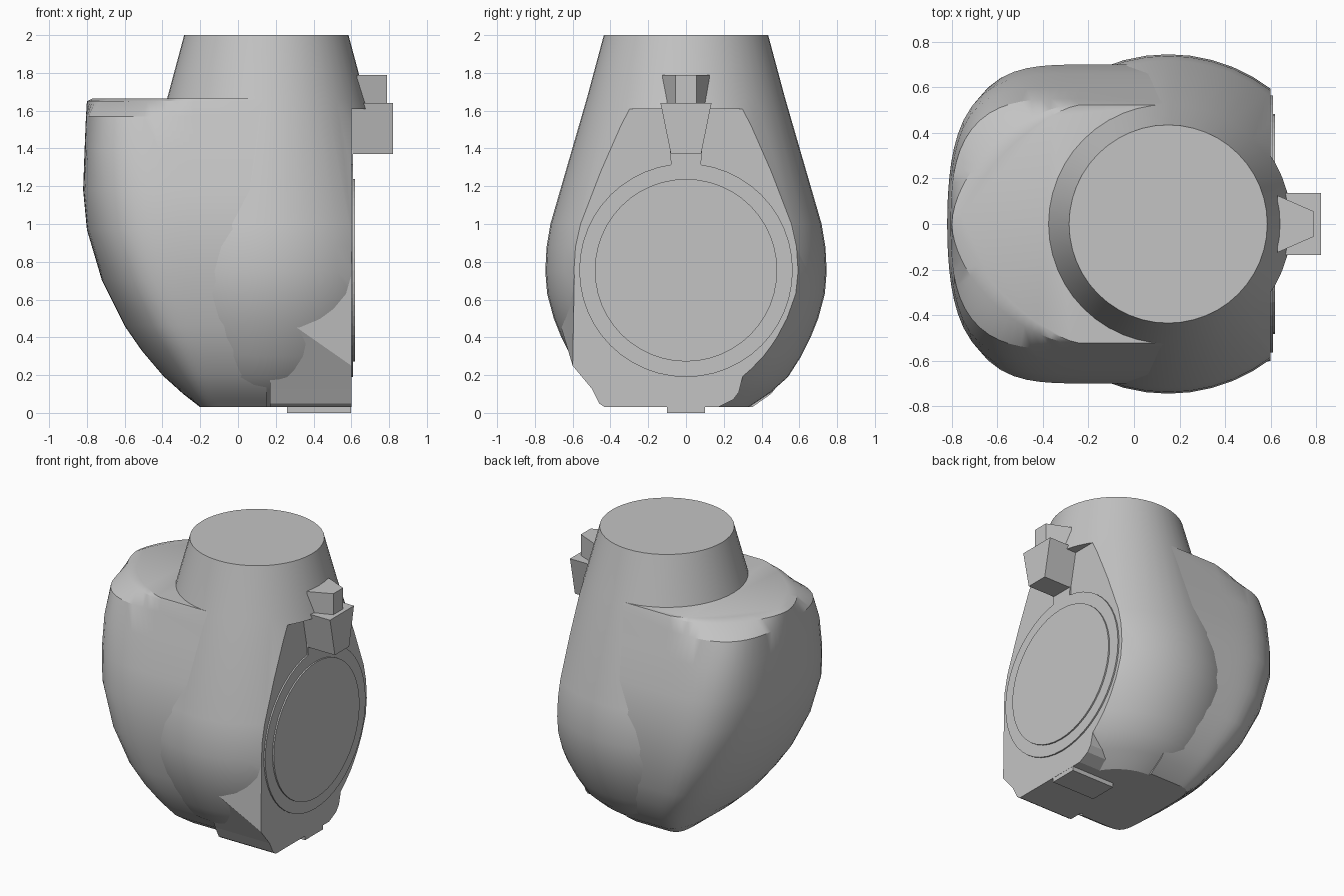
import bpy, bmesh, math

cube = bpy.data.objects.get("Cube")
if cube:
    bpy.data.objects.remove(cube, do_unlink=True)

GREY = (0.55, 0.55, 0.55, 1)
grey = bpy.data.materials.new("plain grey")
grey.use_nodes = True
grey.diffuse_color = GREY
for node in grey.node_tree.nodes:
    if node.type == 'BSDF_PRINCIPLED':
        node.inputs["Base Color"].default_value = GREY


def loft(name, rings, smooth=True):
    """Skin a stack of equal-length closed rings and cap both ends."""
    bm = bmesh.new()
    rows = [[bm.verts.new(p) for p in ring] for ring in rings]
    count = len(rows[0])
    for low, high in zip(rows, rows[1:]):
        for i in range(count):
            j = (i + 1) % count
            bm.faces.new((low[i], low[j], high[j], high[i]))
    bm.faces.new(rows[0][::-1])
    bm.faces.new(rows[-1])
    bmesh.ops.recalc_face_normals(bm, faces=bm.faces)
    mesh = bpy.data.meshes.new(name)
    bm.to_mesh(mesh)
    bm.free()
    obj = bpy.data.objects.new(name, mesh)
    bpy.context.collection.objects.link(obj)
    mesh.materials.append(grey)
    bpy.ops.object.select_all(action='DESELECT')
    obj.select_set(True)
    bpy.context.view_layer.objects.active = obj
    if smooth:
        bpy.ops.object.shade_smooth_by_angle(angle=math.radians(30))
    return obj


def prism_x(name, outline, x0, x1):
    """Extrude a (y, z) outline along x."""
    return loft(name, [[(x, y, z) for y, z in outline] for x in (x0, x1)], False)


def circle(radius, count):
    return [(radius * math.cos(math.tau * i / count),
             radius * math.sin(math.tau * i / count)) for i in range(count)]


# Tapered round body: rounded base below, cone above
AXIS = 0.15
profile = [(.33, .03), (.45, .11), (.54, .19), (.61, .3), (.66, .4), (.7, .5),
           (.735, .63), (.745, .75), (.738, .88), (.718, 1.0), (.525, 1.665), (.435, 2)]
tower = loft("tapered_body", [[(AXIS + x, y, z) for x, y in circle(r, 48)]
                              for r, z in profile])

# Flatten the side of the body below the bracket
cutter = prism_x("side_cutter", [(-1, -1), (1, -1), (1, 1.61), (-1, 1.61)], .6, 1.5)
cutter.hide_render = True
cut = tower.modifiers.new("flat side", 'BOOLEAN')
cut.operation = 'DIFFERENCE'
cut.solver = 'EXACT'
cut.object = cutter
bpy.context.view_layer.objects.active = tower
bpy.ops.object.modifier_apply(modifier=cut.name)
bpy.data.objects.remove(cutter, do_unlink=True)
bpy.ops.object.select_all(action='DESELECT')
tower.select_set(True)
bpy.ops.object.shade_smooth_by_angle(angle=math.radians(30))


# Bulging housing: height, end x, start of curve, half width, squareness, end crown
def housing_ring(z, end, start, half, power, crown):
    ring = [(AXIS, -half, z)]
    for i in range(41):
        a = math.pi * (i / 40 - .5)
        c, s = max(math.cos(a), 0), math.sin(a)
        r = (c ** power + abs(s) ** power) ** (-1 / power)
        reach = start - end - crown * (r * s) ** 2
        ring.append((start - reach * r * c, half * r * s, z))
    return ring + [(AXIS, half, z)]


sections = [(.03, -.2, -.05, .35, 5, 0), (.1, -.29, -.05, .45, 6, .05),
            (.2, -.4, -.05, .53, 6, .1), (.33, -.51, -.05, .6, 7, .13),
            (.46, -.6, -.08, .645, 7, .14), (.7, -.72, -.1, .69, 6, .14),
            (.97, -.8, -.12, .7, 4.5, .1), (1.18, -.82, -.15, .66, 4.5, .09),
            (1.4, -.812, -.2, .598, 5, .08), (1.57, -.805, -.24, .55, 3.6, .05),
            (1.65, -.8, -.24, .528, 1.7, 0), (1.665, -.77, -.24, .523, 1.4, 0)]
loft("bulging_housing", [housing_ring(*s) for s in sections])

# Lower block, widening from the flat side into the round body
step = [(-.5, .13), (-.46, .05), (-.43, .03), (.17, .03), (.25, .07),
        (.28, .11), (.3, .19), (.3, .8)]
inner = [(-.7, .8), (-.69, .55)] + step
outer = [(-.59, .8), (-.6, .25)] + step
loft("lower_block", [[(x, y, z) for y, z in outline]
                     for x, outline in ((.17, inner), (.6, outer))], False)
prism_x("foot", [(-.1, 0), (.1, 0), (.1, .06), (-.1, .06)], .26, .599)

# Stepped round cover on the flat side
for name, radius, depth in (("cover_rim", .565, .61), ("cover_disc", .483, .62)):
    prism_x(name, [(y, z + .755) for y, z in circle(radius, 48)], .58, depth)

# Bracket: neck, flared lower block, tapered upper block
prism_x("bracket_neck", [(-.075, 1.25), (.075, 1.25), (.085, 1.4), (-.085, 1.4)], .55, .61)
prism_x("bracket_lower", [(-.08, 1.37), (.08, 1.37), (.135, 1.64), (-.135, 1.64)], .55, .82)
loft("bracket_upper", [[(.63, -w, z), (.79, -.055, z), (.79, .055, z), (.63, w, z)]
                       for w, z in ((.115, 1.62), (.125, 1.79))], False)
